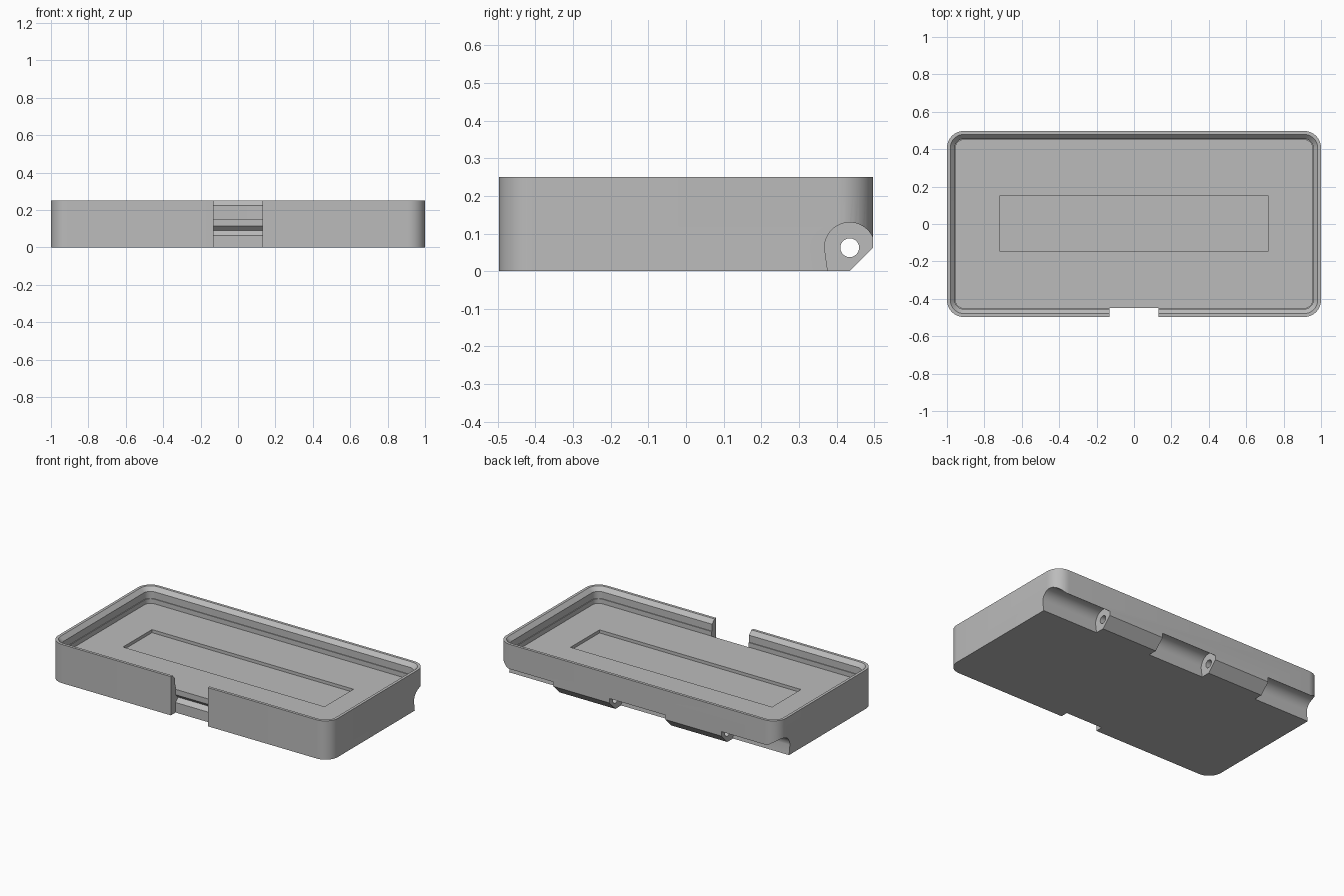
import bpy
import bmesh
from math import cos, sin, radians, pi

cube = bpy.data.objects.get("Cube")
if cube:
    bpy.data.objects.remove(cube, do_unlink=True)

LENGTH, DEPTH, HEIGHT = 1.0, 0.497, 0.25   # half length, half depth, full height
CORNER = 0.09
FLOOR = 0.15
AXIS_Y, AXIS_Z = 0.435, 0.0625             # hinge pin axis


def make_object(name, bm):
    bmesh.ops.recalc_face_normals(bm, faces=bm.faces)
    mesh = bpy.data.meshes.new(name)
    bm.to_mesh(mesh)
    bm.free()
    obj = bpy.data.objects.new(name, mesh)
    bpy.context.collection.objects.link(obj)
    return obj


def rounded_ring(bm, inset, z, steps=10):
    """Rounded rectangle loop, offset inwards from the outer wall."""
    r = CORNER - inset
    verts = []
    for i, (sx, sy) in enumerate([(1, 1), (-1, 1), (-1, -1), (1, -1)]):
        for k in range(steps + 1):
            a = (i + k / steps) * pi / 2
            verts.append(bm.verts.new((sx * (LENGTH - CORNER) + r * cos(a),
                                       sy * (DEPTH - CORNER) + r * sin(a), z)))
    return verts


def prism(name, profile, x0, x1):
    """Extrude a (y, z) profile along x."""
    bm = bmesh.new()
    ends = [[bm.verts.new((x, y, z)) for y, z in profile] for x in (x0, x1)]
    for end in ends:
        bm.faces.new(end)
    n = len(profile)
    for i in range(n):
        j = (i + 1) % n
        bm.faces.new((ends[0][i], ends[0][j], ends[1][j], ends[1][i]))
    return make_object(name, bm)


def box(name, x, y0, y1, z0, z1):
    return prism(name, [(y0, z0), (y1, z0), (y1, z1), (y0, z1)], -x, x)


def arc(radius, start, end, steps):
    angles = [radians(start + (end - start) * k / steps) for k in range(steps + 1)]
    return [(AXIS_Y + radius * cos(a), AXIS_Z + radius * sin(a)) for a in angles]


# Tray body: outer wall, chamfered rim, stepped inner wall and floor
bm = bmesh.new()
section = [(0, 0), (0, HEIGHT), (0.018, HEIGHT), (0.042, 0.225),
           (0.042, 0.18), (0.047, 0.18), (0.047, FLOOR)]
rings = [rounded_ring(bm, inset, z) for inset, z in section]
for low, high in zip(rings, rings[1:]):
    for i in range(len(low)):
        j = (i + 1) % len(low)
        bm.faces.new((low[i], low[j], high[j], high[i]))
bm.faces.new(rings[0])
bm.faces.new(rings[-1])
tray = make_object("tray_body", bm)

# Floor recess, front thumb notch and its latch groove
front = -0.449
cutters = [
    box("floor_recess", 0.72, -0.145, 0.15, FLOOR - 0.02, FLOOR + 0.04),
    box("front_notch", 0.132, -0.6, front, -0.1, 0.4),
    prism("latch_groove", [(front - 0.02, 0.115), (front, 0.115), (front + 0.025, 0.09),
                           (front, 0.065), (front - 0.02, 0.065)], -0.131, 0.131),
]

# Bevel under the back edge that shapes the hinge knuckles
cutters.append(prism("back_bevel", [(AXIS_Y - 0.05, -0.05), (0.6, -0.05),
                                    (0.6, 0.165)], -1.1, 1.1))

# Three pockets that leave two knuckles between them
pocket = arc(0.067, 180, 25, 24) + [(0.6, 0.091), (0.6, -0.06), (0.385, -0.06)]
for x0, x1 in [(0.6, 1.1), (-0.2, 0.2), (-1.1, -0.6)]:
    cutters.append(prism("hinge_pocket", pocket, x0, x1))

# Pin hole through each knuckle
for x in (0.4, -0.4):
    cutters.append(prism("pin_hole", arc(0.025, 0, 345, 23), x - 0.23, x + 0.23))

# Carve the tray
bpy.context.view_layer.objects.active = tray
for cutter in cutters:
    cutter.hide_render = True
    mod = tray.modifiers.new(cutter.name, "BOOLEAN")
    mod.operation = "DIFFERENCE"
    mod.solver = "EXACT"
    mod.object = cutter
    bpy.ops.object.modifier_apply(modifier=mod.name)
    bpy.data.objects.remove(cutter, do_unlink=True)

# Single grey plastic
grey = bpy.data.materials.new("grey_plastic")
grey.use_nodes = True
colour = (0.5, 0.5, 0.5, 1)
grey.diffuse_color = colour
grey.node_tree.nodes["Principled BSDF"].inputs["Base Color"].default_value = colour
tray.data.materials.clear()
tray.data.materials.append(grey)

bpy.ops.object.select_all(action="DESELECT")
tray.select_set(True)
bpy.ops.object.shade_smooth_by_angle(angle=radians(30))
